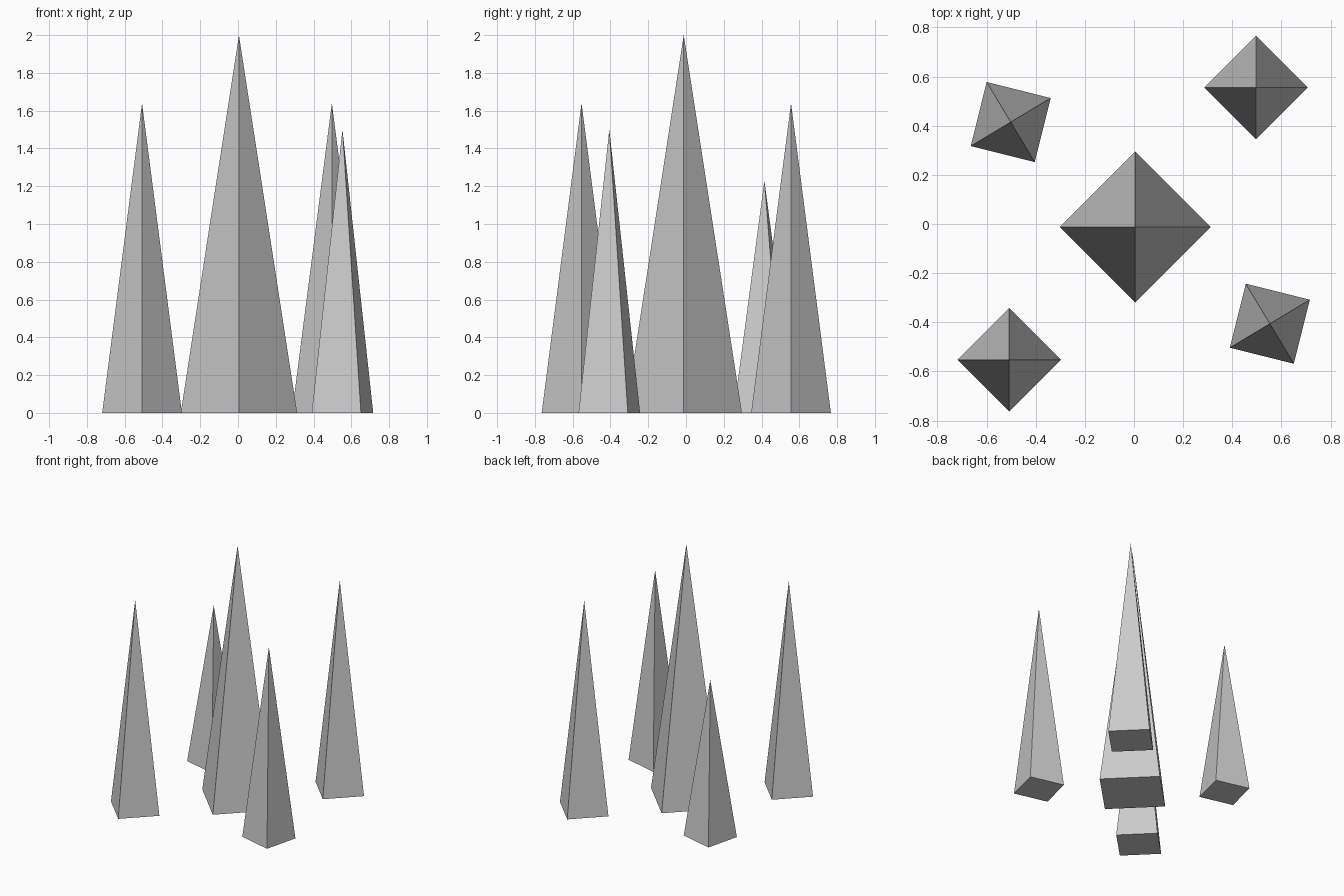
import bpy
from math import radians

if "Cube" in bpy.data.objects:
    bpy.data.objects.remove(bpy.data.objects["Cube"])


def spire(name, x, y, radius, height, turn=0):
    """Four-sided pyramid standing on the ground."""
    bpy.ops.mesh.primitive_cone_add(
        vertices=4, radius1=radius, radius2=0, depth=height,
        location=(x, y, height / 2), rotation=(0, 0, radians(turn)))
    bpy.context.object.name = name


# Tall middle spire
spire("centre_spire", 0.005, -0.012, 0.308, 2.0)

# Matching medium spires on one diagonal
spire("back_right_spire", 0.497, 0.556, 0.211, 1.64)
spire("front_left_spire", -0.508, -0.553, 0.211, 1.64)

# Small turned spires on the other diagonal
spire("front_right_spire", 0.553, -0.406, 0.19, 1.5, 31)
spire("back_left_spire", -0.502, 0.415, 0.19, 1.23, 31)
